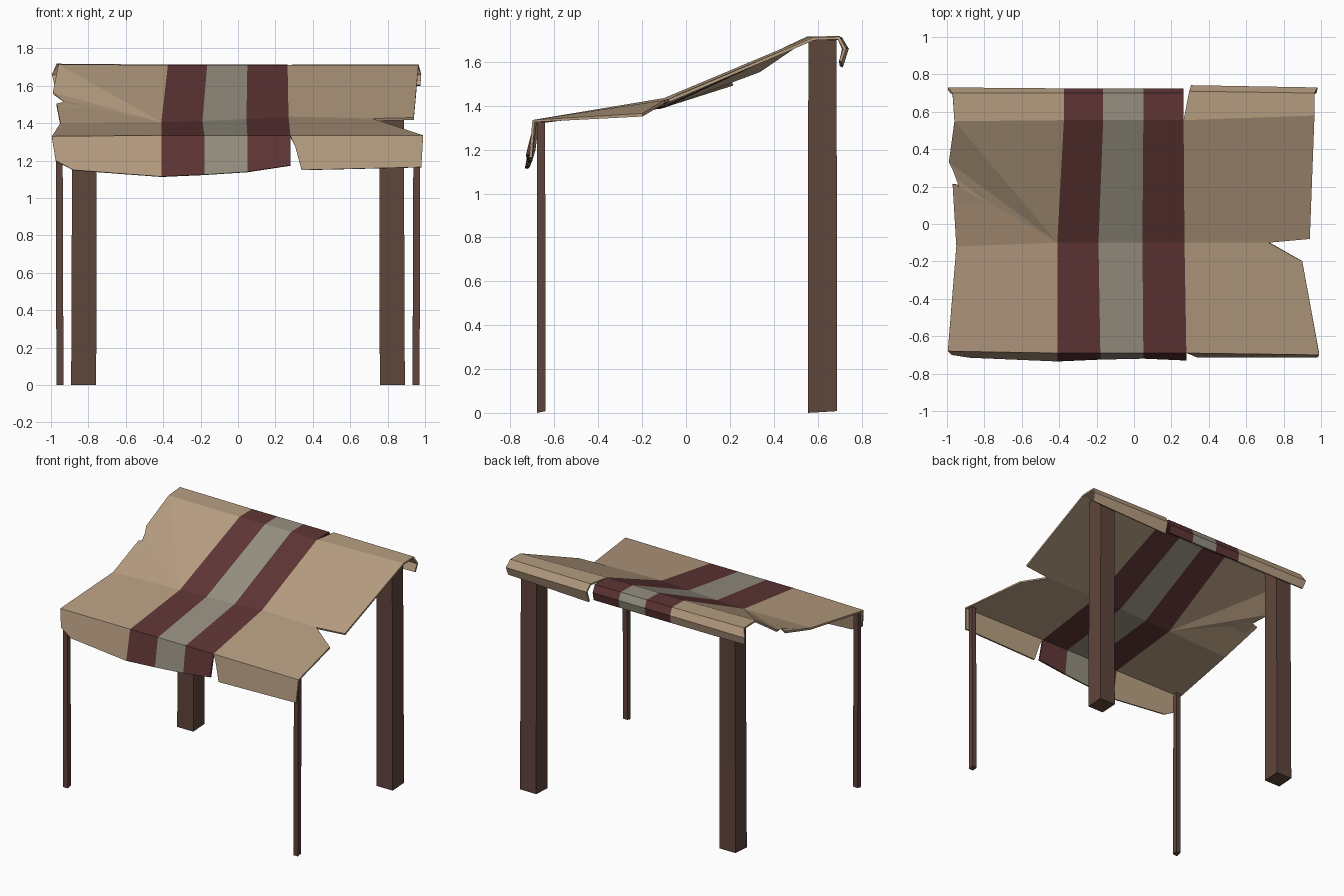
import bpy, bmesh

if "Cube" in bpy.data.objects:
    bpy.data.objects.remove(bpy.data.objects["Cube"])


def material(name, rgb):
    m = bpy.data.materials.new(name)
    m.diffuse_color = (*rgb, 1)
    m.use_nodes = True
    m.node_tree.nodes["Principled BSDF"].inputs["Base Color"].default_value = m.diffuse_color
    return m


tan = material("tan cloth", (0.47, 0.34, 0.22))
maroon = material("maroon stripe", (0.115, 0.036, 0.036))
grey = material("grey stripe", (0.31, 0.28, 0.22))
wood = material("dark wood", (0.115, 0.06, 0.045))


def finish(bm, name, mats):
    me = bpy.data.meshes.new(name)
    bm.to_mesh(me)
    bm.free()
    ob = bpy.data.objects.new(name, me)
    bpy.context.collection.objects.link(ob)
    for m in mats:
        me.materials.append(m)
    return ob


# Cloth canopy: stripe lines (x) crossed by rows running front to back
bm = bmesh.new()


def pt(x, y, z):
    return bm.verts.new((x, y, z))


def face(verts, mat=0):
    bm.faces.new(verts).material_index = mat


front_x = [-0.41, -0.18, 0.05, 0.28]
mid_x = [-0.41, -0.19, 0.045, 0.27]
back_x = [-0.375, -0.165, 0.05, 0.265]
rows = [
    [pt(x, y, z) for x, y, z in zip(front_x, [-.735, -.725, -.72, -.73], [1.115, 1.125, 1.14, 1.175])],
    [pt(x, -0.69, 1.335) for x in front_x],
    [pt(x, -0.10, z) for x, z in zip(mid_x, [1.405, 1.412, 1.422, 1.435])],
    [pt(x, 0.555, 1.71) for x in back_x],
    [pt(x, 0.70, 1.713) for x in back_x],
    [pt(x, 0.725, 1.66) for x in back_x],
    [pt(x, 0.712, 1.60) for x in back_x],
]
for a, b in zip(rows, rows[1:]):
    for i, m in enumerate((1, 2, 1)):
        face([a[i], a[i + 1], b[i + 1], b[i]], m)

# left tan panel with a tear in its drooping outer edge
L = [r[0] for r in rows]
lf = pt(-0.995, -0.68, 1.33)
lm = pt(-0.95, -0.12, 1.40)
tear = pt(-0.93, 0.21, 1.515)
lr = pt(-0.96, 0.55, 1.715)
lb = pt(-0.97, 0.70, 1.718)
lb2 = pt(-0.995, 0.73, 1.66)
lb3 = pt(-0.98, 0.712, 1.60)
face([pt(-0.975, -0.70, 1.20), pt(-0.88, -0.715, 1.15), L[0], L[1], lf])
face([lf, L[1], L[2], lm])
face([lm, L[2], tear, pt(-0.97, 0.21, 1.505)])
droop = pt(-0.99, 0.33, 1.565)
face([L[2], droop, tear][::-1])
face([L[2], L[3], lr])
face([L[2], lr, droop])
face([lr, L[3], L[4], lb])
face([lb, L[4], L[5], lb2])
face([lb2, L[5], L[6], lb3])

# right tan panel with a side tear and slit hems
R = [r[3] for r in rows]
rf = pt(0.99, -0.70, 1.335)
tip = pt(0.72, -0.10, 1.425)
rr = pt(0.965, 0.58, 1.712)
rb = pt(0.965, 0.70, 1.715)
sb = pt(0.295, 0.71, 1.713)
rb2 = pt(0.98, 0.73, 1.66)
sb2 = pt(0.305, 0.742, 1.66)
face([pt(0.34, -0.715, 1.15), pt(0.98, -0.715, 1.165), rf, R[1], pt(0.305, -0.70, 1.28)])
face([R[1], rf, pt(0.90, -0.20, 1.365), tip, R[2]])
face([R[2], tip, pt(0.94, -0.08, 1.43), rr, R[3]])
face([R[3], rr, rb, sb])
face([sb, rb, rb2, sb2])
face([sb2, rb2, pt(0.975, 0.71, 1.60), pt(0.305, 0.715, 1.575)])
canopy = finish(bm, "cloth_canopy", [tan, maroon, grey])
sol = canopy.modifiers.new("thickness", "SOLIDIFY")
sol.thickness = 0.014
sol.offset = -1


# Wooden posts: slightly uneven tapered boxes
def post(name, x, y, size, top, lean):
    bm = bmesh.new()
    bmesh.ops.create_cube(bm, size=1)
    for v in bm.verts:
        up = v.co.z > 0
        s = size * (0.96 if up else 1.0)
        v.co = (x + v.co.x * s + (lean if up else 0), y + v.co.y * s,
                top if up else 0.008 * (v.co.y > 0))
    finish(bm, name, [wood])


for side, label in ((-1, "left"), (1, "right")):
    post("front_post_" + label, 0.952 * side, -0.66, 0.038, 1.325, 0.004 * side)
    post("back_post_" + label, 0.825 * side, 0.622, 0.134, 1.70, -0.004 * side)
